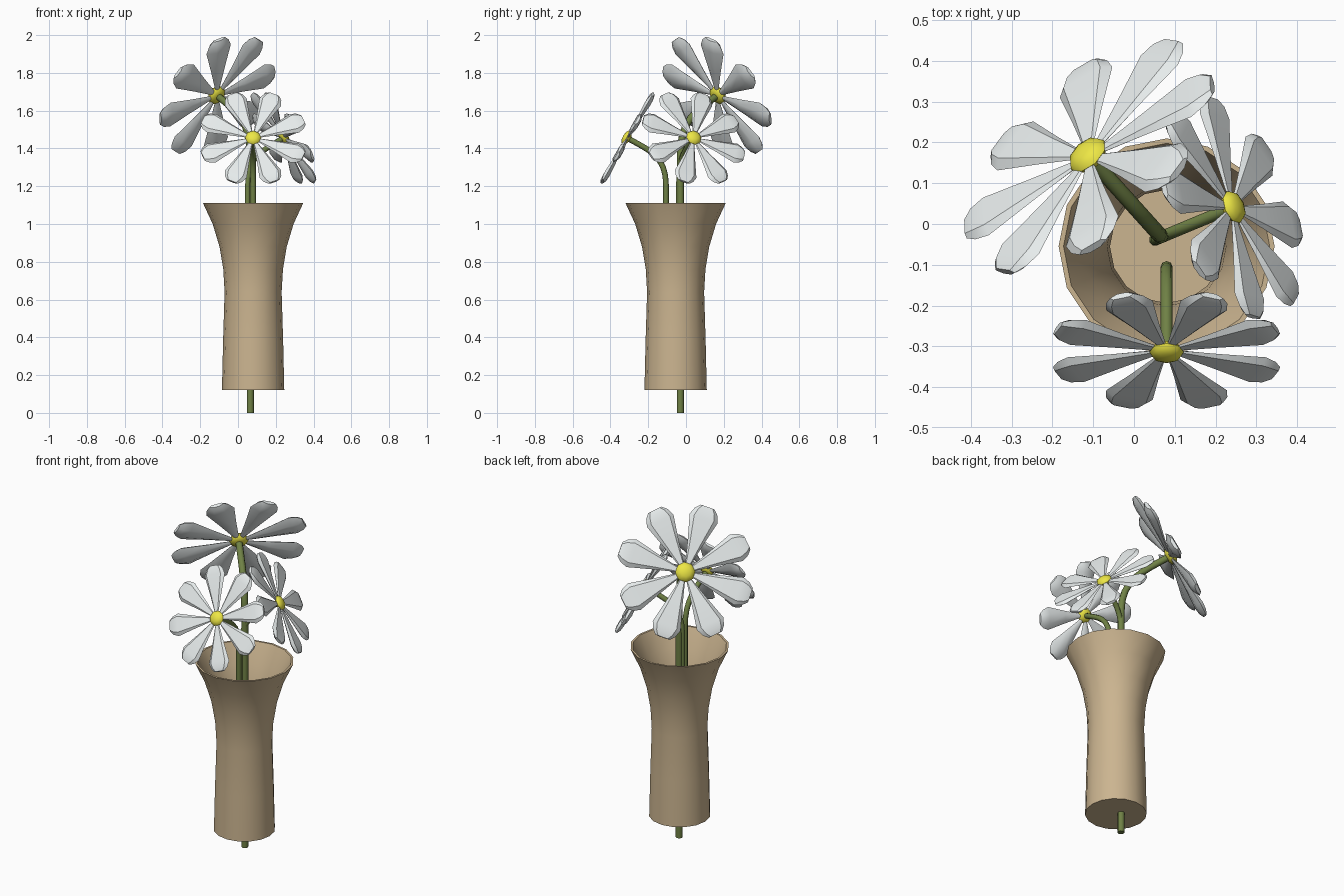
import bpy, bmesh, math
from mathutils import Matrix, Vector

if "Cube" in bpy.data.objects:
    bpy.data.objects.remove(bpy.data.objects["Cube"])


def mat(name, rgb):
    m = bpy.data.materials.new(name)
    m.diffuse_color = (*rgb, 1)
    m.use_nodes = True
    m.node_tree.nodes["Principled BSDF"].inputs["Base Color"].default_value = m.diffuse_color
    return m


TAN = mat("clay", (0.60, 0.46, 0.28))
GREEN = mat("stem_green", (0.16, 0.22, 0.06))
WHITE = mat("petal_white", (0.80, 0.84, 0.84))
YELLOW = mat("centre_yellow", (0.85, 0.80, 0.06))


def finish(name, bm, material, angle, matrix=Matrix()):
    bmesh.ops.recalc_face_normals(bm, faces=bm.faces)
    me = bpy.data.meshes.new(name)
    bm.to_mesh(me)
    bm.free()
    me.transform(matrix)
    ob = bpy.data.objects.new(name, me)
    bpy.context.collection.objects.link(ob)
    me.materials.append(material)
    bpy.context.view_layer.objects.active = ob
    bpy.ops.object.select_all(action='DESELECT')
    ob.select_set(True)
    bpy.ops.object.shade_smooth_by_angle(angle=math.radians(angle))
    return ob


def loft(bm, rings):
    """Skin equal-length closed rings of points and cap both ends."""
    vs = [[bm.verts.new(p) for p in r] for r in rings]
    n = len(vs[0])
    for a, b in zip(vs, vs[1:]):
        for i in range(n):
            j = (i + 1) % n
            bm.faces.new((a[i], a[j], b[j], b[i]))
    bm.faces.new(vs[0])
    bm.faces.new(vs[-1])


def circle(r, z, n):
    return [(r * math.cos(2 * math.pi * i / n), r * math.sin(2 * math.pi * i / n), z)
            for i in range(n)]


# Vase: outer wall up, thin rim, inner wall down to the floor
outer = [(0.165, 0.12), (0.159, 0.38), (0.151, 0.64), (0.158, 0.76),
         (0.178, 0.88), (0.214, 1.0), (0.265, 1.11)]
inner = [(r - 0.012, z) for r, z in reversed(outer[1:])] + [(0.152, 0.14)]
bm = bmesh.new()
loft(bm, [circle(r, z, 16) for r, z in outer + inner])
finish("vase", bm, TAN, 35, Matrix.Translation((0.08, -0.055, 0)))


def petals():
    """Eight tapered petals around local z."""
    bm = bmesh.new()
    # distance, half width, half thickness
    stations = [(0.025, 0.010, 0.005), (0.17, 0.044, 0.014),
                (0.305, 0.079, 0.023), (0.345, 0.064, 0.020), (0.37, 0.040, 0.010)]
    for k in range(8):
        rot = Matrix.Rotation(math.radians(22.5 + 45 * k), 4, 'Z')
        loft(bm, [[rot @ Vector(p) for p in (
            (d, -w, 0), (d, -w * 0.7, t * 0.8), (d, w * 0.7, t * 0.8), (d, w, 0),
            (d, w * 0.4, -t), (d, -w * 0.4, -t))] for d, w, t in stations])
    return bm


def stem_path():
    """Straight stalk, then a bend outwards along local x."""
    a, b = Vector((0, 0, 1.36)), Vector((0, 0, 1.56))
    c, d = Vector((0.12, 0, 1.60)), Vector((0.255, 0, 1.676))
    pts = [Vector((0, 0, 0))]
    for i in range(9):
        t = i / 8
        pts.append(a * (1 - t) ** 3 + b * 3 * t * (1 - t) ** 2
                   + c * 3 * t * t * (1 - t) + d * t ** 3)
    return pts


def flower(label, head, azimuth, scale):
    place = (Matrix.Translation(head) @ Matrix.Rotation(math.radians(azimuth), 4, 'Z')
             @ Matrix.Scale(scale, 4) @ Matrix.Translation((-0.262, 0, -1.68)))
    face = place @ Matrix.Translation((0.262, 0, 1.68)) @ Matrix.Rotation(
        math.radians(60), 4, 'Y') @ Matrix.Rotation(math.radians(90), 4, 'Z')

    # Stem
    pts = stem_path()
    rings = []
    for i, p in enumerate(pts):
        t = (pts[min(i + 1, len(pts) - 1)] - pts[max(i - 1, 0)]).normalized()
        side = Vector((0, 1, 0))
        up = t.cross(side)
        rings.append([p + side * x * 1 + up * y for x, y, _ in circle(0.019, 0, 8)])
    bm = bmesh.new()
    loft(bm, rings)
    finish(label + "_stem", bm, GREEN, 50, place)

    # Petals
    finish(label + "_petals", petals(), WHITE, 35, face)

    # Yellow centre
    bm = bmesh.new()
    bmesh.ops.create_uvsphere(bm, u_segments=8, v_segments=6, radius=0.054)
    finish(label + "_centre", bm, YELLOW, 50,
           face @ Matrix.Translation((0, 0, 0.006)) @ Matrix.Diagonal((1, 1, 0.5, 1)))


flower("tall_flower", (-0.11, 0.165, 1.68), 132, 1.0)
flower("front_flower", (0.08, -0.31, 1.455), -90, 0.78)
flower("side_flower", (0.24, 0.04, 1.455), 22.6, 0.78)
